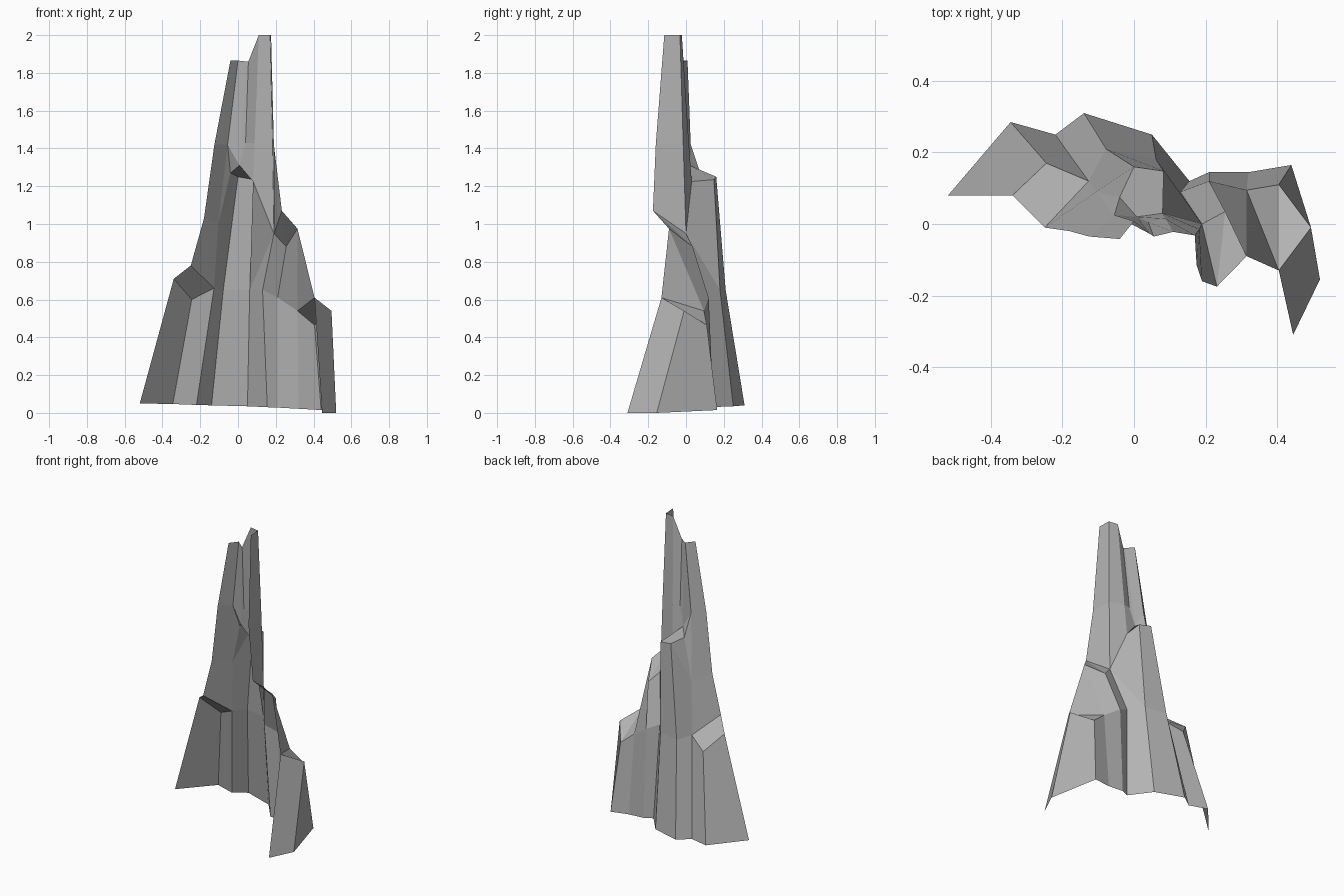
import bpy
from mathutils import Vector as V

cube = bpy.data.objects.get("Cube")
if cube:
    bpy.data.objects.remove(cube, do_unlink=True)

rock = bpy.data.materials.new("grey rock")
rock.use_nodes = True
colour = (0.45, 0.45, 0.45, 1)
rock.diffuse_color = colour
rock.node_tree.nodes["Principled BSDF"].inputs["Base Color"].default_value = colour


def loft(lower, upper):
    """Faces between two lines of points running from right flank to left flank."""
    return [(lower[i], upper[i], upper[i + 1], lower[i + 1]) for i in range(len(lower) - 1)]


def build(name, faces):
    """Make one flat-shaded open shell, joining corners that coincide."""
    corners, index = [], {}
    polygons = []
    for face in faces:
        polygon = []
        for corner in face:
            key = tuple(corner)
            if key not in index:
                index[key] = len(corners)
                corners.append(key)
            polygon.append(index[key])
        polygons.append(polygon)
    mesh = bpy.data.meshes.new(name)
    mesh.from_pydata(corners, [], polygons)
    mesh.materials.append(rock)
    mesh.update()
    part = bpy.data.objects.new(name, mesh)
    bpy.context.scene.collection.objects.link(part)
    return part


# Ground line, wrapping round the back of the cliff
ground_flank = V((-.52, .08, .05))
ground_fold = V((-.345, .285, .047))
ground_notch = V((-.22, .25, .042))
ground_rib = V((-.14, .31, .04))
ground_face = V((.05, .25, .035))
ground_gully = V((.155, .12, .03))
ground_shelf = V((.21, .145, .028))
ground_wall = V((.32, .145, .022))
ground_corner = V((.44, .165, .015))
ground_foot = V((.52, -.155, 0))
ground_toe = V((.445, -.31, 0))

# Low ledge on one flank
flank_top = V((-.34, .08, .71))
flank_tip = V((-.25, -.01, .78))
flank_back = V((-.245, .17, .60))
flank_inner = V((-.127, .12, .66))

# Middle of the central face
rib_mid = V((-.078, .21, .65))
face_mid = V((.062, .18, .65))
gully_mid = V((.13, .09, .65))
shelf_mid = V((.21, .12, .61))

# Low ledge on the other flank
corner_top = V((.405, .11, .465))
foot_top = V((.495, -.01, .54))
toe_top = V((.405, -.13, .61))
wall_top = V((.315, .095, .54))

# Shoulder ledge
shoulder_tip = V((.232, -.175, 1.07))
shoulder_edge = V((.315, -.09, .975))
shoulder_back = V((.255, .035, .88))
shoulder_inner = V((.19, 0, .95))

# Central ledge
ledge_side = V((-.04, .075, 1.27))
ledge_rib = V((0, .16, 1.25))
ledge_face = V((.083, .148, 1.235))
ledge_gully = V((.08, .03, 1.225))
ledge_inner = V((.008, .02, 1.31))

# Short spire
short_edge_low = V((-.18, -.02, 1.03))
short_back_low = V((-.105, .09, 1.0))
short_edge_mid = V((-.125, -.035, 1.42))
short_back_mid = V((-.055, .025, 1.42))
short_edge_top = V((-.04, -.042, 1.865))
short_back_top = V((0, .008, 1.865))
short_cleft_top = V((.045, -.028, 1.86))

# Tall spire
tall_cleft_mid = V((.04, .005, 1.43))
tall_back_mid = V((.088, .015, 1.43))
tall_side_mid = V((.183, -.015, 1.43))
tall_edge_mid = V((.19, -.16, 1.42))
tall_cleft_top = V((.055, -.035, 1.86))
tall_back_top = V((.11, -.022, 2))
tall_side_top = V((.17, -.032, 2))
tall_edge_top = V((.175, -.115, 2))

build("right_buttress", loft([ground_flank, ground_fold, ground_notch],
                             [flank_top, flank_back, flank_inner]))
build("right_ledge", [(flank_top, flank_tip, flank_inner, flank_back)])

build("central_face",
      loft([ground_notch, ground_rib, ground_face, ground_gully],
           [flank_inner, rib_mid, face_mid, gully_mid])
      + loft([flank_inner, rib_mid, face_mid], [short_back_low, ledge_rib, ledge_face])
      + [(short_back_low, ledge_side, ledge_rib),
         (face_mid, shoulder_inner, gully_mid),
         (face_mid, ledge_face, ledge_gully, shoulder_inner)])
build("central_ledge", [(ledge_side, ledge_inner, ledge_gully, ledge_face, ledge_rib)])

build("left_wall",
      loft([ground_gully, ground_shelf, ground_wall], [gully_mid, shelf_mid, wall_top])
      + loft([gully_mid, shelf_mid, wall_top], [shoulder_inner, shoulder_back, shoulder_edge])
      + [(wall_top, shoulder_edge, toe_top)])
build("shoulder_ledge", [(shoulder_inner, shoulder_tip, shoulder_back),
                         (shoulder_tip, shoulder_edge, shoulder_back)])

build("left_buttress", loft([ground_wall, ground_corner, ground_foot, ground_toe],
                            [wall_top, corner_top, foot_top, toe_top]))
build("left_ledge", [(wall_top, toe_top, corner_top), (toe_top, foot_top, corner_top)])

build("short_spire",
      loft([flank_tip, flank_inner], [short_edge_low, short_back_low])
      + loft([short_edge_low, short_back_low], [short_edge_mid, short_back_mid])
      + loft([short_edge_mid, short_back_mid], [short_edge_top, short_back_top])
      + [(short_back_low, short_back_mid, ledge_side),
         (short_back_mid, ledge_inner, ledge_side),
         (short_back_mid, short_back_top, short_cleft_top, ledge_inner),
         (ledge_inner, short_cleft_top, tall_cleft_top, tall_cleft_mid)])

tall_mid = [tall_cleft_mid, tall_back_mid, tall_side_mid, tall_edge_mid]
build("tall_spire",
      loft([ledge_inner, ledge_gully, shoulder_inner, shoulder_tip], tall_mid)
      + loft(tall_mid, [tall_cleft_top, tall_back_top, tall_side_top, tall_edge_top]))
